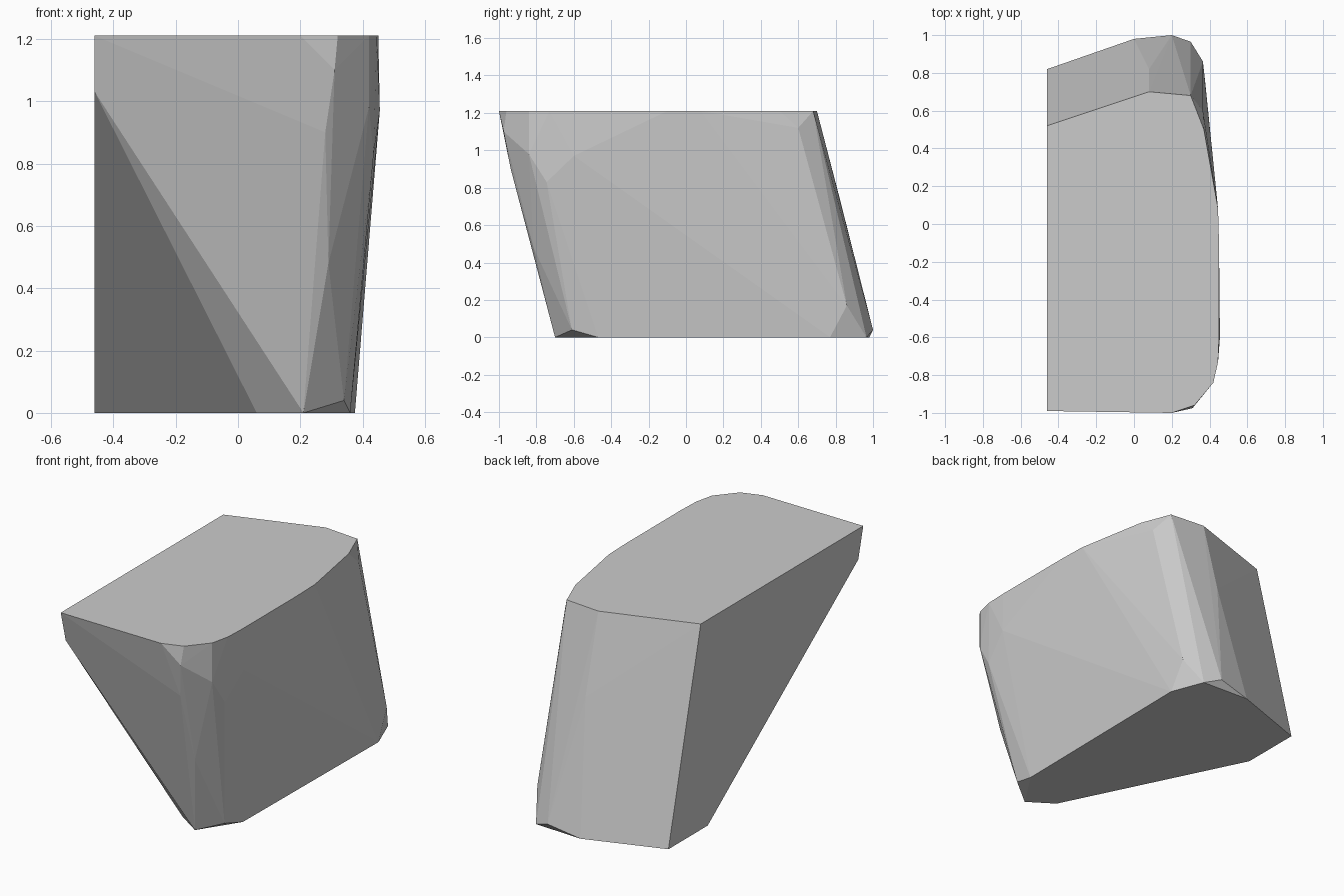
import bpy, bmesh

if "Cube" in bpy.data.objects:
    bpy.data.objects.remove(bpy.data.objects["Cube"])

# Corner points of the faceted leaning block, by level
TOP_Z = 1.21
top = [(-.46, .52), (.08, .70), (.30, .68), (.37, .50), (.445, .08), (.45, -.1),
       (.45, -.6), (.445, -.73), (.42, -.84), (.32, -.96), (.2, -1.0), (-.46, -.99)]
base = [(-.46, .82), (0, .98), (.30, .965), (.375, .77), (.36, -.47),
        (.21, -.70), (.06, -.60), (-.46, .455)]
# Chipped corners between the levels
chips = [(-.46, -.944, 1.03), (.31, -.975, 1.1), (.28, -.937, .9), (.29, -.815, .48),
         (.34, -.61, .04), (.42, -.84, .98), (.455, -.6, .97), (.435, -.745, .83),
         (.2, 1.0, .04), (.365, .86, .17), (.365, .6, 1.12), (.08, .82, .75)]

points = [(x, y, TOP_Z) for x, y in top] + [(x, y, 0) for x, y in base] + chips

# Wrap the corners in a convex shell
bm = bmesh.new()
for p in points:
    bm.verts.new(p)
res = bmesh.ops.convex_hull(bm, input=bm.verts[:])
loose = [v for v in bm.verts if not v.link_faces]
bmesh.ops.delete(bm, geom=loose, context='VERTS')
bmesh.ops.dissolve_limit(bm, angle_limit=0.01, verts=bm.verts[:], edges=bm.edges[:])
bmesh.ops.recalc_face_normals(bm, faces=bm.faces[:])

mesh = bpy.data.meshes.new("rock_block")
bm.to_mesh(mesh)
bm.free()
block = bpy.data.objects.new("rock_block", mesh)
bpy.context.collection.objects.link(block)

# Plain stone grey
grey = bpy.data.materials.new("stone_grey")
grey.diffuse_color = (.6, .6, .6, 1)
grey.use_nodes = True
grey.node_tree.nodes["Principled BSDF"].inputs["Base Color"].default_value = grey.diffuse_color
mesh.materials.append(grey)
